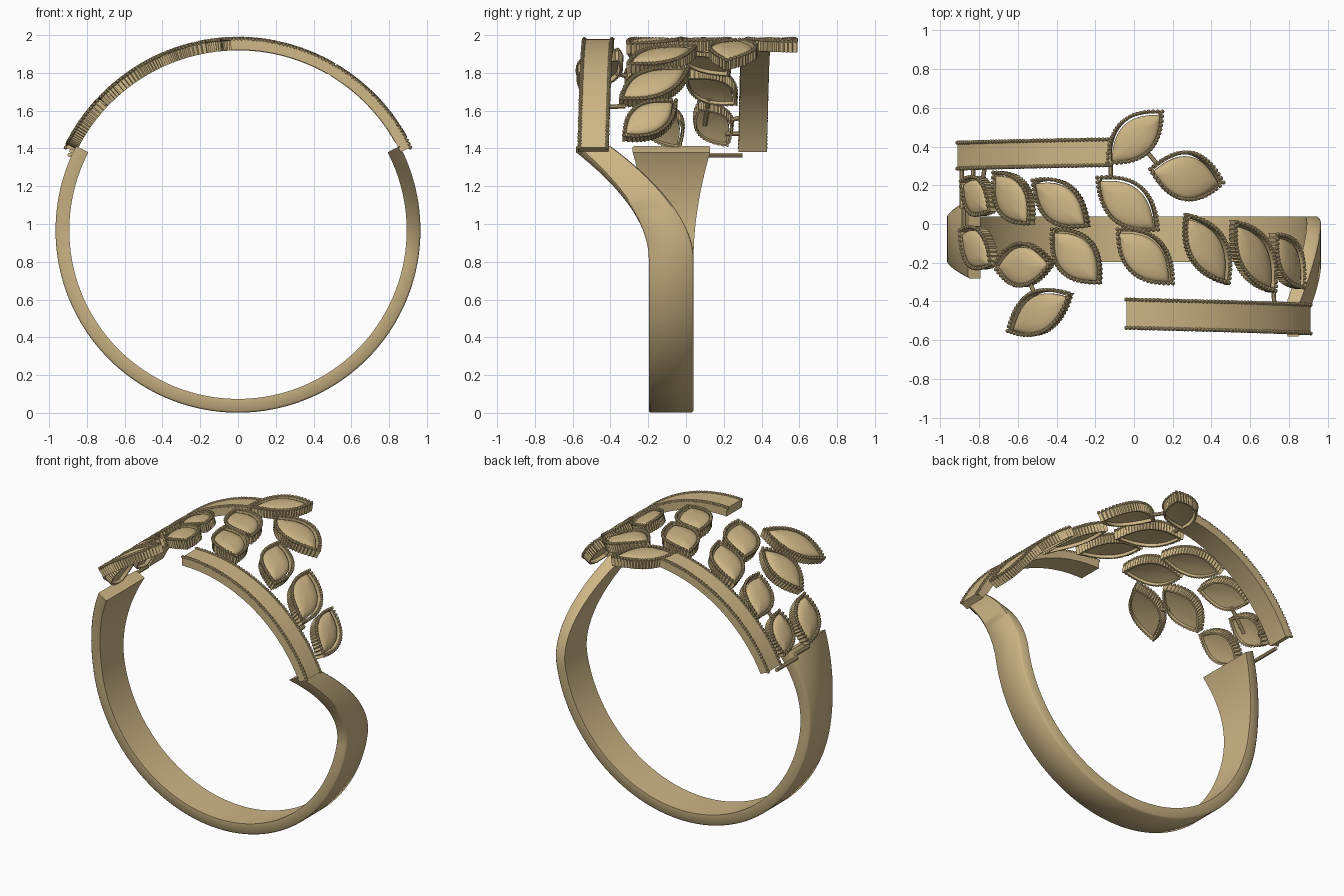
import bpy, bmesh, math
from mathutils import Vector, Matrix

if "Cube" in bpy.data.objects:
    bpy.data.objects.remove(bpy.data.objects["Cube"])

CZ = 0.967          # height of the ring axis
gold = bpy.data.materials.new("gold")
gold.diffuse_color = (0.62, 0.47, 0.24, 1)
gold.use_nodes = True
gold.node_tree.nodes["Principled BSDF"].inputs["Base Color"].default_value = gold.diffuse_color


def P(a, y, r):
    """Point at angle a from the top of the ring, depth y, radius r."""
    return Vector((r * math.sin(a), y, CZ + r * math.cos(a)))


def finish(bm, name, angle=35):
    bmesh.ops.recalc_face_normals(bm, faces=bm.faces[:])
    me = bpy.data.meshes.new(name)
    bm.to_mesh(me)
    bm.free()
    ob = bpy.data.objects.new(name, me)
    bpy.context.collection.objects.link(ob)
    me.materials.append(gold)
    bpy.ops.object.select_all(action='DESELECT')
    ob.select_set(True)
    bpy.context.view_layer.objects.active = ob
    bpy.ops.object.shade_smooth_by_angle(angle=math.radians(angle))
    return ob


def loft(bm, loops, caps=True, wrap=False):
    """Skin a list of closed loops of points."""
    vs = [[bm.verts.new(p) for p in l] for l in loops]
    n = len(vs[0])
    pairs = list(zip(vs, vs[1:])) + ([(vs[-1], vs[0])] if wrap else [])
    for a, b in pairs:
        for i in range(n):
            j = (i + 1) % n
            bm.faces.new((a[i], a[j], b[j], b[i]))
    if caps:
        bm.faces.new(vs[0])
        bm.faces.new(vs[-1])


def bead(bm, p, r=0.012):
    bmesh.ops.create_icosphere(bm, subdivisions=1, radius=r, matrix=Matrix.Translation(p))


def section(a, y0, y1, r0, r1, c):
    """Rectangle with chamfered outer corners."""
    return [P(a, y0, r0), P(a, y1, r0), P(a, y1, r1 - c), P(a, y1 - c, r1),
            P(a, y0 + c, r1), P(a, y0, r1 - c)]


# Shank: open band, one end swings to the front, the other flares
bm = bmesh.new()
loops = []
N = 110
for i in range(N + 1):
    a = math.radians(62.5 + 235 * i / N)
    z = CZ + 0.96 * math.cos(a)
    f = max(0, (z - 0.82) / 0.59) ** 1.82
    if math.sin(a) > 0:
        y0, y1 = -0.197 - 0.385 * f, 0.04 - 0.435 * f
    else:
        y0, y1 = -0.197 - 0.085 * f, 0.04 + 0.088 * f
    loops.append(section(a, y0, y1, 0.893, 0.966, 0.01))
loft(bm, loops)
finish(bm, "shank", 50)


# Two curved rails with beaded edges
def rail(name, x0, x1, ya, yb, width):
    bm = bmesh.new()
    a0, a1 = math.asin(x0 / 1.015), math.asin(x1 / 1.015)
    n = 48
    loops = []
    for i in range(n + 1):
        t = i / n
        y = ya + (yb - ya) * t
        loops.append(section(a0 + (a1 - a0) * t, y, y + width, 0.955, 1.012, 0.003))
    loft(bm, loops)
    m = int((a1 - a0) / 0.02)
    for i in range(m + 1):
        t = i / m
        y = ya + (yb - ya) * t
        for w in (0.008, width - 0.008):
            bead(bm, P(a0 + (a1 - a0) * t, y + w, 1.012))
    finish(bm, name)


rail("back_rail", -0.915, -0.12, 0.278, 0.296, 0.15)
rail("front_rail", -0.04, 0.915, -0.545, -0.573, 0.163)


# Leaf: fluted collar, beaded rim and a domed plate inside, bent round the ring
def leaf(name, tip0, tip1, hw):
    R = 1.02
    A, B = [Vector((R * math.asin(x / R), y)) for x, y in (tip0, tip1)]
    mid, half = (A + B) / 2, (B - A) / 2
    side = Vector((-half.y, half.x)).normalized()
    if side.y < 0:
        side = -side

    def outline(k, r, n, shift=0.0, flute=0.0):
        pts = []
        for i in range(n):
            s = i / n * 4
            t = s - 1 if s < 2 else 3 - s
            w = (1 - t * t) * (1 if s < 2 else -1)
            kk = k - (flute if i % 2 else 0)
            q = mid + half * t * kk + side * (w * hw * kk + shift)
            pts.append(P(q.x / R, q.y, r))
        return pts

    nb = 2 * round(half.length * 2.3 / 0.021)
    bm = bmesh.new()
    loft(bm, [outline(1.0, 0.952, 2 * nb, flute=0.055), outline(1.0, 1.008, 2 * nb, flute=0.055),
              outline(0.87, 1.012, 2 * nb), outline(0.87, 0.952, 2 * nb)], caps=False, wrap=True)
    for p in outline(0.95, 1.013, nb):
        bead(bm, p)
    finish(bm, name + "_collar", 30)

    bm = bmesh.new()
    loft(bm, [outline(k, r, 48, shift=-0.009) for k, r in
              ((0.4, 0.978), (0.86, 0.972), (0.86, 0.995), (0.80, 1.006), (0.68, 1.014),
               (0.4, 1.020), (0.12, 1.022))])
    finish(bm, name + "_plate", 40)


leaves = [
    ((-0.145, 0.31), (0.155, 0.588), 0.108),
    ((0.075, 0.285), (0.475, 0.212), 0.128),
    ((-0.20, 0.247), (0.134, -0.036), 0.115),
    ((-0.093, -0.02), (0.211, -0.314), 0.113),
    ((-0.536, 0.232), (-0.237, -0.015), 0.108),
    ((-0.433, -0.02), (-0.175, -0.31), 0.115),
    ((-0.737, 0.273), (-0.546, -0.005), 0.108),
    ((-0.737, -0.215), (-0.43, -0.205), 0.115),
    ((-0.33, -0.357), (-0.665, -0.557), 0.11),
    ((-0.905, 0.225), (-0.752, 0.065), 0.10),
    ((-0.912, -0.03), (-0.745, -0.215), 0.105),
    ((0.273, 0.057), (0.50, -0.314), 0.108),
    ((0.528, 0.02), (0.742, -0.355), 0.112),
    ((0.745, -0.046), (0.888, -0.335), 0.105),
]
for i, (t0, t1, hw) in enumerate(leaves):
    leaf("leaf_%02d" % (i + 1), t0, t1, hw)

# Thin struts tying leaves to each other and to the rails
struts = [((0.07, 0.37), (0.12, 0.31)), ((-0.12, 0.31), (-0.12, 0.23)),
          ((0.72, -0.32), (0.725, -0.42)), ((-0.54, -0.30), (-0.51, -0.37)),
          ((-0.83, 0.21), (-0.83, 0.30)), ((-0.89, 0.08), (-0.89, 0.30)),
          ((-0.78, 0.24), (-0.77, 0.30)), ((-0.80, 0.10), (-0.68, 0.12)),
          ((-0.88, 0.08), (-0.88, -0.06))]
for i, ends in enumerate(struts):
    p, q = [P(math.asin(x / 0.975), y, 0.975) for x, y in ends]
    d = q - p
    bm = bmesh.new()
    bmesh.ops.create_cone(bm, cap_ends=True, segments=10, radius1=0.012, radius2=0.012,
                          depth=d.length,
                          matrix=Matrix.Translation((p + q) / 2) @ d.to_track_quat('Z', 'Y').to_matrix().to_4x4())
    finish(bm, "strut_%d" % (i + 1))
